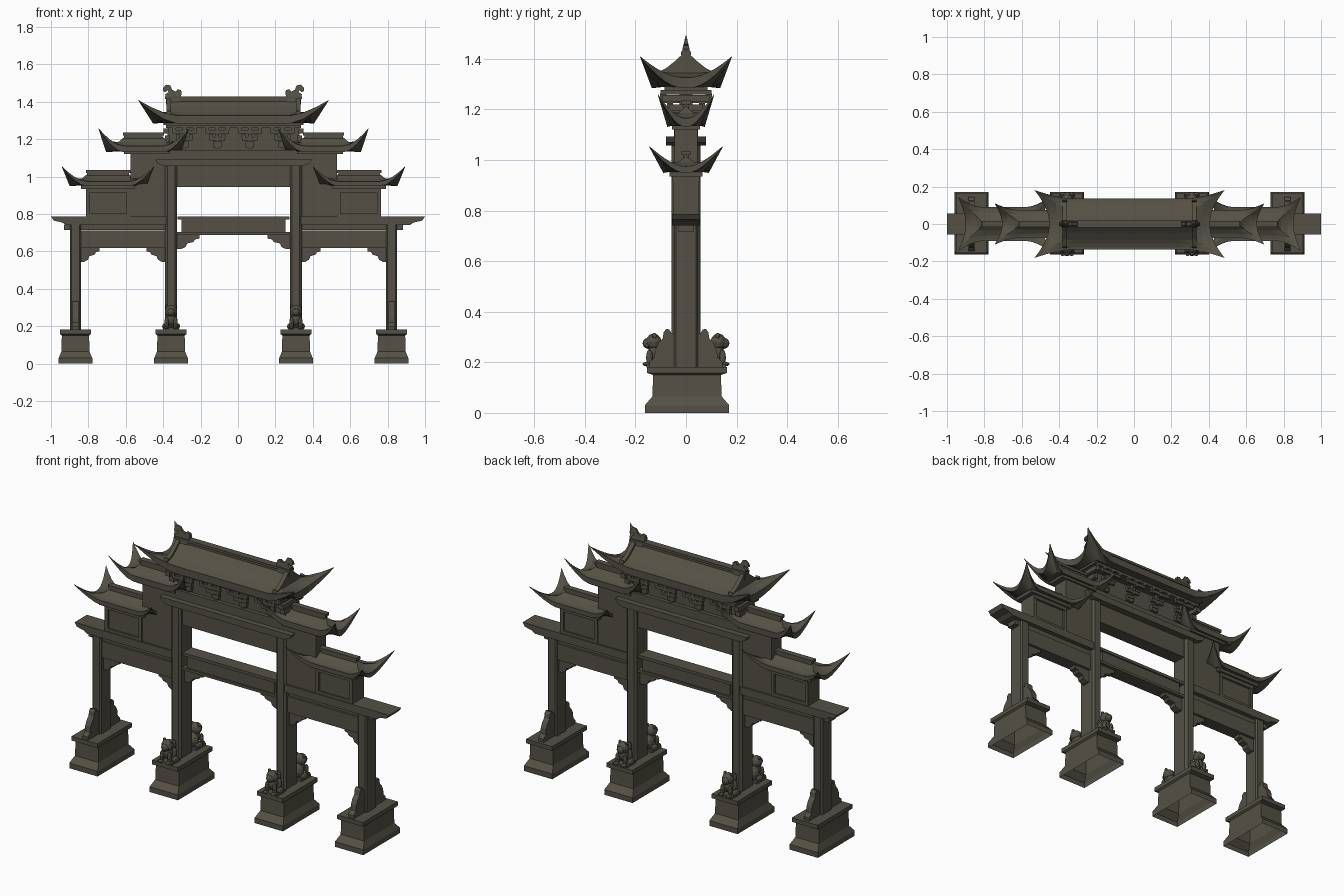
import bpy, bmesh, math
from mathutils import Matrix

if "Cube" in bpy.data.objects:
    bpy.data.objects.remove(bpy.data.objects["Cube"])

CX = -0.024                      # symmetry plane of the gate
stone = bpy.data.materials.new("dark_olive_stone")
stone.diffuse_color = (0.09, 0.081, 0.06, 1)
stone.use_nodes = True
stone.node_tree.nodes["Principled BSDF"].inputs["Base Color"].default_value = stone.diffuse_color


def finish(name, bm):
    bmesh.ops.remove_doubles(bm, verts=bm.verts, dist=1e-5)
    bmesh.ops.recalc_face_normals(bm, faces=bm.faces)
    me = bpy.data.meshes.new(name)
    bm.to_mesh(me)
    bm.free()
    me.materials.append(stone)
    ob = bpy.data.objects.new(name, me)
    bpy.context.collection.objects.link(ob)
    return ob


def loft(name, rings, bottom=True, top=True):
    bm = bmesh.new()
    vs = [[bm.verts.new(p) for p in r] for r in rings]
    n = len(rings[0])
    for a, b in zip(vs, vs[1:]):
        for i in range(n):
            j = (i + 1) % n
            bm.faces.new((a[i], a[j], b[j], b[i]))
    if bottom:
        bm.faces.new(vs[0])
    if top:
        bm.faces.new(vs[-1])
    return finish(name, bm)


def prism(name, pts, t0, t1, axis):
    place = {'x': lambda a, b, t: (t, a, b), 'y': lambda a, b, t: (a, t, b),
             'z': lambda a, b, t: (a, b, t)}[axis]
    return loft(name, [[place(a, b, t) for a, b in pts] for t in (t0, t1)])


def box(name, x0, x1, hy, z0, z1, y=0):
    return prism(name, [(x0, z0), (x1, z0), (x1, z1), (x0, z1)], y - hy, y + hy, 'y')


def post(name, x, hx, hy, z0, z1, c):
    pts = []
    for sx, sy in ((-1, -1), (1, -1), (1, 1), (-1, 1)):
        q = [(x + sx * hx, sy * (hy - c)), (x + sx * (hx - c), sy * hy)]
        pts += q if sx * sy > 0 else q[::-1]
    prism(name, pts, z0, z1, 'z')


def roof(name, c, rings, tipx, tipy, lift, flare, th, soffit):
    """Rings of (half x, half y, z, flare amount) from ridge to eave, with upswept corners."""
    n = 16
    ss = [math.sin(math.pi / 2 * (-1 + 2 * i / n)) for i in range(n)]

    def ring(hx, hy, z, k, drop=0):
        out = []
        for side in range(4):
            long = side % 2 == 0
            h, g = (hx, hy) if long else (hy, hx)
            ta, tb = (tipx, tipy) if long else (tipy, tipx)
            for s in ss:
                f = max(0, 1 - (1 - abs(s)) * h / max(min(flare, h), 1e-4)) ** 2.5
                a = s * h + math.copysign(k * ta * f, s)
                b = g + k * tb * f
                x, y = [(a, -b), (b, a), (-a, b), (-b, -a)][side]
                out.append((c + x, y, z + k * lift * f - drop * (1 - f) - (0.004 if drop else 0)))
        return out
    e = rings[-1]
    loft(name, [ring(*r) for r in rings] + [ring(*e, drop=th),
         ring(soffit[0], soffit[1], e[2] - th, 0)], bottom=False)


def pedestal(x):
    prof = [(.09, .167, 0), (.09, .167, .03), (.075, .137, .065), (.073, .134, .15),
            (.082, .158, .158), (.082, .158, .182)]
    loft("pedestal", [[(x - a, .004 - b, z), (x + a, .004 - b, z), (x + a, .004 + b, z),
                       (x - a, .004 + b, z)] for a, b, z in prof], bottom=False)


def lion(x, s):
    bm = bmesh.new()
    def ball(dx, y, z, rx, ry, rz):
        m = Matrix.Translation((x + dx, s * y, z)) @ Matrix.Diagonal((rx, ry, rz, 1))
        bmesh.ops.create_icosphere(bm, subdivisions=2, radius=1, matrix=m)
    ball(0, .1, .225, .036, .034, .042)        # haunches
    ball(0, .125, .24, .028, .026, .038)       # chest
    ball(0, .128, .28, .034, .032, .034)       # mane
    ball(0, .15, .275, .022, .022, .022)       # muzzle
    for d in (-1, 1):
        ball(d * .024, .145, .218, .012, .013, .034)   # front legs
        ball(d * .024, .155, .193, .014, .017, .009)   # paws
        ball(d * .034, .108, .2, .014, .028, .017)     # hind feet
        ball(d * .022, .125, .305, .009, .01, .012)    # ears
    ball(0, .07, .255, .012, .012, .035)       # tail
    finish("guardian_lion", bm)
    box("lion_plinth", x - .043, x + .043, .042, .18, .194, s * .115)


def bracket(x, s, L, z, h):
    pts = [(0, 0), (1, 0), (1, -.25), (.8, -.32), (.72, -.5), (.45, -.6), (.38, -.85), (.18, -1), (0, -1)]
    prism("corner_bracket", [(x + s * a * L, z + b * h) for a, b in pts], -.022, .022, 'y')


for s in (-1, 1):
    X = lambda d: CX + s * d
    def sbox(name, d0, d1, hy, z0, z1, y=0):
        box(name, min(X(d0), X(d1)), max(X(d0), X(d1)), hy, z0, z1, y)

    # pedestals, posts, lions and drum stones
    for d in (.334, .845):
        pedestal(X(d))
    post("main_post", X(.334), .032, .058, .18, 1.06, .012)
    post("side_post", X(.845), .029, .048, .18, .76, .008)
    for q in (-1, 1):
        lion(X(.334), q)
        prof = [(.04, .18), (.145, .18), (.145, .2), (.125, .22), (.122, .25), (.11, .275),
                (.092, .295), (.088, .32), (.078, .332), (.066, .33), (.058, .315), (.04, .31)]
        prism("drum_stone", [(q * a, b) for a, b in prof], X(.845) - .017, X(.845) + .017, 'x')

    # wing beams with undercut outer ends
    end = s * 1.0 - CX * 1
    tip = abs(end)
    prism("wing_slab", [(X(d), z) for d, z in ((.36, .787), (tip, .787), (tip - .015, .765),
          (tip - .06, .755), (tip - .08, .742), (.36, .742))], -.056, .056, 'y')
    sbox("wing_under_block", .36, .905, .03, .715, .745)
    sbox("wing_beam", .36, .82, .037, .62, .712)
    bracket(X(.816), -s, .1, .62, .075)
    bracket(X(.366), s, .1, .62, .075)
    bracket(X(.302), -s, .12, .688, .075)

    # lower tower with recessed panels
    sbox("lower_tower_core", .56, .775, .04, .78, .955)
    for d in (.552, .768):
        sbox("lower_tower_pillar", d, d + .02, .052, .785, .94)
    sbox("lower_tower_sill", .552, .788, .05, .787, .803)
    sbox("lower_tower_rail", .552, .788, .054, .915, .937)
    sbox("lower_tower_cornice", .53, .815, .066, .935, .957)
    roof("lower_roof", X(.671), [(.11, 0, 1.015, 0), (.14, .035, .99, 0), (.175, .062, .977, .2),
         (.195, .08, .974, .6), (.205, .09, .975, 1)], .041, .055, .08, .1, .022, (.15, .066))
    sbox("lower_ridge", .56, .782, .012, .985, 1.022)
    sbox("lower_ridge_cap", .552, .79, .017, 1.02, 1.035)

    # middle tower
    sbox("middle_tower", .355, .552, .046, .78, 1.125)
    sbox("middle_tower_cornice", .34, .585, .056, 1.12, 1.14)
    roof("middle_roof", X(.481), [(.1, 0, 1.215, 0), (.135, .03, 1.185, 0), (.17, .052, 1.17, .2),
         (.19, .066, 1.165, .6), (.2, .074, 1.165, 1)], .041, .037, .095, .1, .03, (.14, .056))
    sbox("middle_ridge", .38, .585, .012, 1.185, 1.222)
    sbox("middle_ridge_cap", .372, .592, .017, 1.22, 1.236)

    # gable ridge running down the main roof, and the ridge-end ornament
    half = [(0, 1.432), (.04, 1.394), (.08, 1.362), (.118, 1.343), (.124, 1.352), (.13, 1.33), (.1, 1.315)]
    prism("gable_ridge", half + [(-a, b) for a, b in half[:0:-1]], X(.334), X(.358), 'x')
    fin = [(.355, 1.4), (.366, 1.44), (.348, 1.452), (.352, 1.463), (.364, 1.452), (.377, 1.458),
           (.376, 1.475), (.36, 1.492), (.338, 1.488), (.328, 1.465), (.308, 1.455),
           (.298, 1.468), (.28, 1.462), (.277, 1.445), (.29, 1.4)]
    ob = prism("ridge_end_ornament", [(X(a), b) for a, b in fin], -.018, .018, 'y')
    for v in ob.data.vertices:
        v.co.y *= min(1, max(.1, (1.495 - v.co.z) / .07))


def cbox(name, d, hy, z0, z1, y=0):
    box(name, CX - d, CX + d, hy, z0, z1, y)


# centre beam and lintel
cbox("centre_beam_top", .3, .04, .77, .787)
cbox("centre_beam_panel", .277, .032, .7, .775)
cbox("centre_beam_base", .305, .042, .688, .703)
cbox("lintel", .305, .04, .945, 1.06)
prism("lintel_slab", [(CX + a, z) for a, z in ((-.42, 1.093), (.42, 1.093), (.405, 1.07), (.37, 1.057),
      (-.37, 1.057), (-.405, 1.07))], -.08, .08, 'y')
cbox("upper_panel", .358, .047, 1.09, 1.142)

# bracket sets under the main roof
cbox("bracket_wall", .352, .025, 1.14, 1.29)
for d in (-.262, -.087, .087, .262):
    x = CX + d
    for i, (w, out) in enumerate(((.022, .04), (.042, .064), (.064, .09))):
        z = 1.15 + i * .038
        box("bracket_arm_out", x - .009, x + .009, out + .008, z, z + .022)
        for q in (-1, 1):
            box("bracket_arm_across", x - w, x + w, .008, z + .006, z + .024, q * out)
            for e in (-1, 0, 1):
                c = x + e * (w - .009)
                box("bracket_block", c - .01, c + .01, .012, z + .022, z + .038, q * out)
for s in (-1, 1):
    for i, out in enumerate((.045, .068, .092)):
        x = CX + s * (.345 + i * .008)
        box("end_bracket", x - .014, x + .014, out, 1.155 + i * .038, 1.182 + i * .038)
cbox("bracket_tie_beam", .36, .1, 1.26, 1.276)
cbox("eave_board", .375, .085, 1.275, 1.292)

# main roof
roof("main_roof", CX, [(.352, 0, 1.415, 0), (.352, .045, 1.374, 0), (.352, .085, 1.346, 0),
     (.385, .105, 1.334, .15), (.415, .125, 1.326, .55), (.43, .135, 1.326, 1)],
     .078, .046, .084, .15, .038, (.37, .1))
cbox("main_ridge", .362, .014, 1.385, 1.42)
cbox("main_ridge_cap", .366, .02, 1.416, 1.43)
